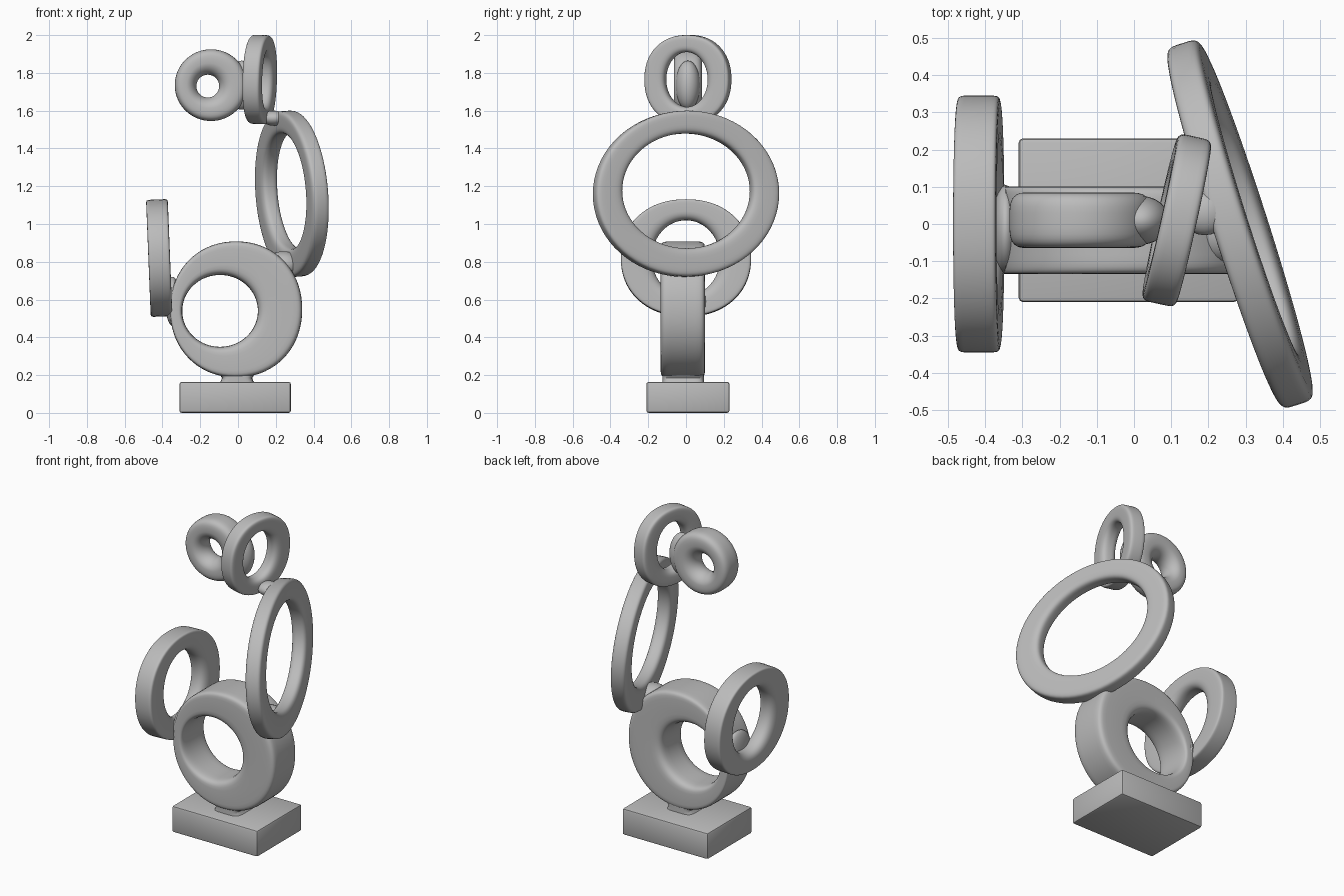
import bpy, bmesh
from math import sin, cos, pi
from mathutils import Vector, Matrix

cube = bpy.data.objects.get("Cube")
if cube:
    bpy.data.objects.remove(cube)

grey = bpy.data.materials.new("plain_grey")
grey.use_nodes = True
colour = (0.5, 0.5, 0.5, 1)
grey.diffuse_color = colour
grey.node_tree.nodes["Principled BSDF"].inputs["Base Color"].default_value = colour


def finish(name, bm):
    bmesh.ops.recalc_face_normals(bm, faces=bm.faces)
    mesh = bpy.data.meshes.new(name)
    bm.to_mesh(mesh)
    bm.free()
    mesh.materials.append(grey)
    obj = bpy.data.objects.new(name, mesh)
    bpy.context.collection.objects.link(obj)
    bpy.ops.object.select_all(action='DESELECT')
    obj.select_set(True)
    bpy.context.view_layer.objects.active = obj
    bpy.ops.object.shade_smooth_by_angle(angle=0.6)
    return obj


def power(c, n):
    return (1 if c >= 0 else -1) * abs(c) ** (2 / n)


def bridge(bm, loops, closed):
    count = len(loops[0])
    for i in range(len(loops) if closed else len(loops) - 1):
        a, b = loops[i], loops[(i + 1) % len(loops)]
        for j in range(count):
            k = (j + 1) % count
            bm.faces.new((a[j], a[k], b[k], b[j]))


def ring(name, centre, u, v, outer, inner, shift, depth, soft_in=2.6, soft_out=9, square=2):
    """Ring between an outer and a shifted inner ellipse, with a softly squared section."""
    u, v, c = Vector(u).normalized(), Vector(v).normalized(), Vector(centre)
    n = u.cross(v).normalized()
    bm = bmesh.new()
    loops = []
    for i in range(72):
        a = 2 * pi * i / 72
        out = u * outer[0] * power(cos(a), square) + v * outer[1] * power(sin(a), square)
        hole = u * (shift[0] + inner[0] * cos(a)) + v * (shift[1] + inner[1] * sin(a))
        loop = []
        for j in range(32):
            s = 2 * pi * (j + 0.5) / 32
            e = soft_out if cos(s) > 0 else soft_in
            t = 0.5 + 0.5 * power(cos(s), e)
            loop.append(bm.verts.new(c + hole.lerp(out, t) + n * depth / 2 * power(sin(s), e)))
        loops.append(loop)
    bridge(bm, loops, True)
    return finish(name, bm)


def weld(name, centre, radii):
    """Small blob of material where two rings meet."""
    bm = bmesh.new()
    bmesh.ops.create_uvsphere(bm, u_segments=24, v_segments=16, radius=1,
                              matrix=Matrix.Translation(centre) @ Matrix.Diagonal((*radii, 1)))
    return finish(name, bm)


# Plinth with softened edges
bm = bmesh.new()
bmesh.ops.create_cube(bm, size=1, matrix=Matrix.Translation((-0.015, 0.01, 0.082))
                      @ Matrix.Diagonal((0.59, 0.44, 0.164, 1)))
bmesh.ops.bevel(bm, geom=bm.edges[:], offset=0.012, segments=2, profile=0.5, affect='EDGES')
finish("plinth", bm)

# Flared foot between plinth and body
bm = bmesh.new()
loops = []
for z, w in ((0.155, 0.095), (0.17, 0.085), (0.185, 0.08), (0.2, 0.09), (0.23, 0.13)):
    loops.append([bm.verts.new((-0.005 + w * power(cos(a), 5),
                                -0.015 + 0.11 * power(sin(a), 5), z))
                  for a in (2 * pi * i / 32 for i in range(32))])
bridge(bm, loops, False)
for end in (loops[0], loops[-1]):
    bm.faces.new(end)
finish("foot", bm)

X, Z = (1, 0, 0), (0, 0, 1)

# Body and side rings
ring("body_ring", (-0.01, -0.017, 0.548), X, Z, (0.35, 0.36), (0.2, 0.19), (-0.085, -0.008),
     0.235, soft_in=5, soft_out=8, square=2.1)
ring("side_ring", (-0.417, 0, 0.82), (0, 1, 0), (-0.04, 0, 1), (0.345, 0.31), (0.18, 0.2),
     (0, 0), 0.115, soft_in=2.6, soft_out=10, square=2.15)

# Large tilted ring and the two rings of the head
ring("shoulder_ring", (0.285, 0, 1.16), (-0.32, 1, 0), (-0.07, 0, 1), (0.51, 0.44),
     (0.36, 0.305), (0, 0.015), 0.095, soft_in=3.5, soft_out=5)
ring("head_ring", (0.115, 0.01, 1.765), (0.22, 1, 0), (0.03, 0, 1), (0.23, 0.236),
     (0.115, 0.145), (-0.005, 0), 0.095, soft_in=3, soft_out=6, square=2.2)
ring("face_ring", (-0.143, 0.01, 1.735), X, Z, (0.192, 0.19), (0.06, 0.06),
     (-0.017, -0.005), 0.15, soft_in=2, soft_out=3.5)

# Welds at the contacts
weld("face_weld", (0.02, 0.01, 1.735), (0.075, 0.065, 0.13))
weld("head_weld", (0.19, 0.03, 1.56), (0.065, 0.06, 0.04))
weld("shoulder_weld", (0.24, -0.015, 0.785), (0.1, 0.09, 0.07))
weld("side_weld", (-0.345, -0.015, 0.59), (0.04, 0.12, 0.13))
